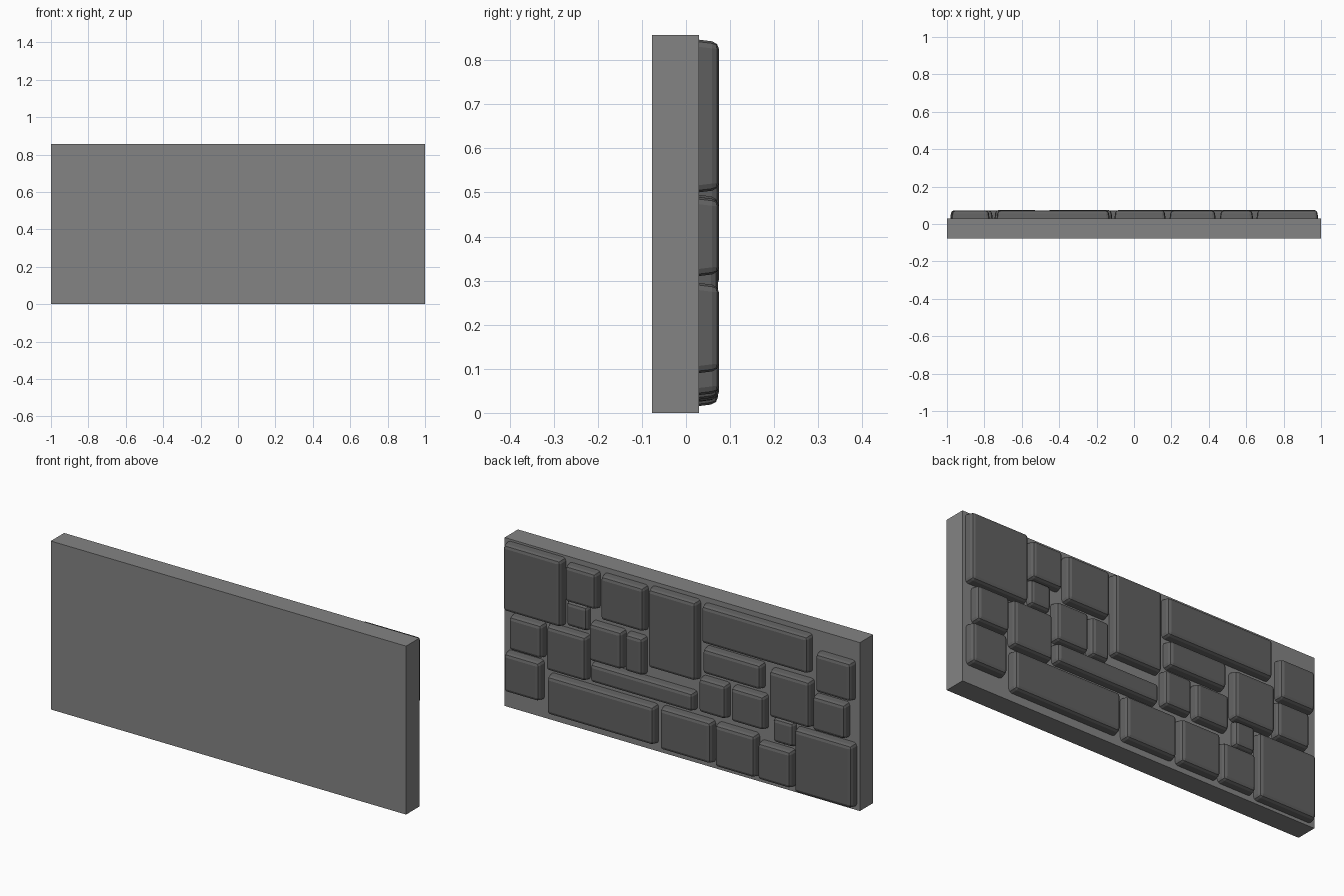
import bpy, bmesh

if "Cube" in bpy.data.objects:
    bpy.data.objects.remove(bpy.data.objects["Cube"])

Y_FRONT, Y_BACK, Y_TOP = -0.077, 0.03, 0.075
HEIGHT = 0.857

# Stone outlines on the back face: x0, x1, z0, z1
STONES = [
    (.655, .985, .50, .847), (.459, .637, .64, .832), (.516, .638, .512, .642),
    (.19, .437, .60, .832), (-.105, .169, .43, .838), (-.735, -.13, .634, .832),
    (-.47, -.139, .482, .617), (-.977, -.772, .556, .76), (.763, .952, .31, .49),
    (.515, .744, .262, .495), (.313, .501, .376, .575), (.194, .30, .376, .573),
    (.775, .98, .09, .295), (-.087, .496, .268, .37), (.132, .738, .04, .243),
    (-.189, .104, .03, .248), (-.273, -.116, .28, .46), (-.487, -.296, .28, .46),
    (-.746, -.512, .361, .605), (-.944, -.755, .357, .54), (-.437, -.207, .026, .248),
    (-.639, -.447, .025, .22), (-.645, -.525, .232, .362), (-.983, -.653, .015, .343),
]
SMALL = 0.135   # narrow filler stones sit a little lower


def box_mesh(bm, x0, x1, y0, y1, z0, z1, taper=0.0):
    """Box whose +y face is inset by taper."""
    bmesh.ops.create_cube(bm, size=1)
    for v in bm.verts:
        outer = v.co.y > 0
        t = taper if outer else 0
        v.co = (x1 - t if v.co.x > 0 else x0 + t,
                y1 if outer else y0,
                z1 - t if v.co.z > 0 else z0 + t)


def make_material(name, value):
    mat = bpy.data.materials.new(name)
    mat.diffuse_color = (value, value, value, 1)
    mat.use_nodes = True
    mat.node_tree.nodes["Principled BSDF"].inputs["Base Color"].default_value = mat.diffuse_color
    return mat


def make_object(name, bm, mat):
    bmesh.ops.recalc_face_normals(bm, faces=bm.faces)
    me = bpy.data.meshes.new(name)
    bm.to_mesh(me)
    bm.free()
    me.materials.append(mat)
    ob = bpy.data.objects.new(name, me)
    bpy.context.collection.objects.link(ob)
    return ob


mortar = make_material("dark_mortar", 0.23)
stone = make_material("darker_stone", 0.12)

# Backing slab
bm = bmesh.new()
box_mesh(bm, -1, 1, Y_FRONT, Y_BACK, 0, HEIGHT)
make_object("wall_slab", bm, mortar)

# Raised stones, rounded on all but the edges buried in the slab
for i, (x0, x1, z0, z1) in enumerate(STONES):
    bm = bmesh.new()
    filler = (x1 - x0) < SMALL and (z1 - z0) < SMALL
    top = Y_TOP - (0.014 if filler else 0.002 * (i % 2))
    box_mesh(bm, x0, x1, Y_BACK - 0.004, top, z0, z1, 0.006)
    edges = [e for e in bm.edges if any(v.co.y > Y_BACK for v in e.verts)]
    bmesh.ops.bevel(bm, geom=edges, offset=0.016, segments=2, profile=0.5,
                    affect='EDGES', clamp_overlap=True)
    make_object(f"wall_stone_{i + 1:02d}", bm, stone)
